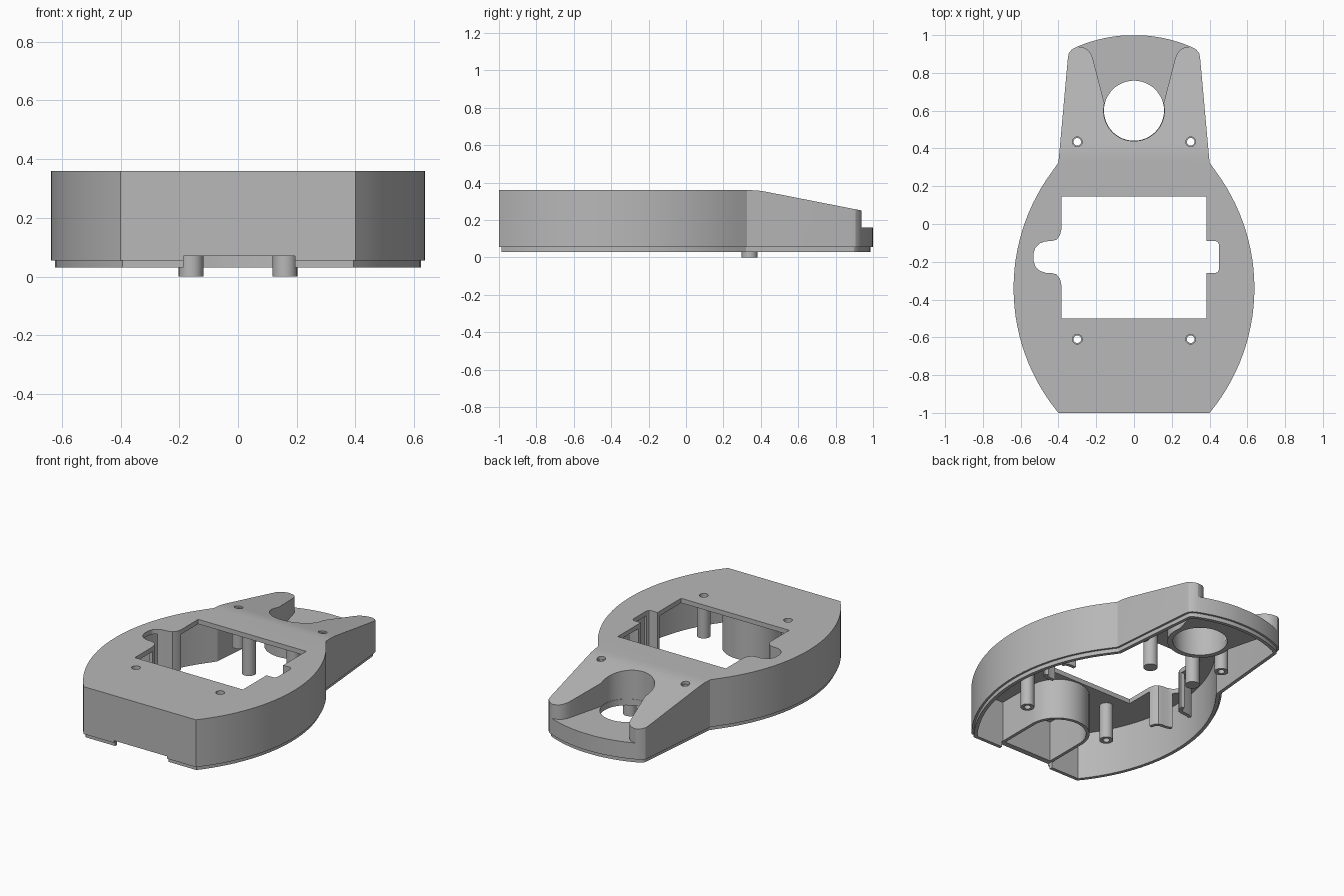
import bpy, bmesh, math
from mathutils import Vector

cube = bpy.data.objects.get("Cube")
if cube:
    bpy.data.objects.remove(cube)

grey = bpy.data.materials.new("plain_grey")
grey.use_nodes = True
COLOUR = (0.48, 0.48, 0.48, 1)
grey.diffuse_color = COLOUR
grey.node_tree.nodes["Principled BSDF"].inputs["Base Color"].default_value = COLOUR


def prism(name, pts, lo, hi, axis="z"):
    """Closed profile extruded along z, or a (y, z) profile extruded along x."""
    place = (lambda p, h: (p[0], p[1], h)) if axis == "z" else (lambda p, h: (h, p[0], p[1]))
    bm = bmesh.new()
    a = [bm.verts.new(place(p, lo)) for p in pts]
    b = [bm.verts.new(place(p, hi)) for p in pts]
    bm.faces.new(a[::-1])
    bm.faces.new(b)
    for i in range(len(pts)):
        j = (i + 1) % len(pts)
        bm.faces.new((a[i], a[j], b[j], b[i]))
    bmesh.ops.recalc_face_normals(bm, faces=bm.faces)
    mesh = bpy.data.meshes.new(name)
    bm.to_mesh(mesh)
    bm.free()
    mesh.materials.append(grey)
    ob = bpy.data.objects.new(name, mesh)
    bpy.context.collection.objects.link(ob)
    return ob


def boolean(ob, tool, operation="DIFFERENCE", keep=False):
    mod = ob.modifiers.new("cut", "BOOLEAN")
    mod.operation, mod.solver, mod.object = operation, "EXACT", tool
    bpy.context.view_layer.objects.active = ob
    bpy.ops.object.modifier_apply(modifier=mod.name)
    if not keep:
        bpy.data.objects.remove(tool)


def arc(cx, cy, r, a0, a1, n):
    return [(cx + r * math.cos(math.radians(a0 + (a1 - a0) * i / n)),
             cy + r * math.sin(math.radians(a0 + (a1 - a0) * i / n))) for i in range(n + 1)]


def circle(cx, cy, r, n=32):
    return arc(cx, cy, r, 0, 360, n)[:-1]


def offset(pts, d, closed=True):
    """Move a path to its right (outward when counter-clockwise) by d."""
    out, n = [], len(pts)
    for i in range(n):
        p = Vector(pts[i])
        q = Vector(pts[i - 1]) if closed or i else None
        r = Vector(pts[(i + 1) % n]) if closed or i < n - 1 else None
        e1 = (p - q).normalized() if q else (r - p).normalized()
        e2 = (r - p).normalized() if r else e1
        n1, n2 = Vector((e1.y, -e1.x)), Vector((e2.y, -e2.x))
        m = (n1 + n2) / (1 + n1.dot(n2))
        out.append(tuple(p + m * d))
    return out


def ribbon(name, path, d, lo, hi):
    return prism(name, path + offset(path, d, False)[::-1], lo, hi)


def mirrored(half):
    return half + [(-x, y) for x, y in reversed(half)]


# Outline: flat front, bulging sides, tapering neck with a curved end
side = arc(-0.40, -0.34, 1.0375, -39.5, 39.5, 28)
side[0], side[-1] = (0.4, -1), (0.4, 0.325)
neck = [(0.35, 0.88), (0.345, 0.905), (0.33, 0.923)]
tip = arc(0, 0.23, 0.77, 66.5, 92, 10)[:-1]
tip = [p for p in tip if p[0] > 0.01]
outline = mirrored(side + neck + tip)

# Side profile of the deck: level, then sloping down the neck
deck = [(-1.5, 0.36), (0.34, 0.36), (0.37, 0.359), (0.40, 0.356), (0.43, 0.351), (1.2, 0.2)]


def under_deck(name, drop):
    top = [(y, z - drop) for y, z in deck]
    return prism(name, [(1.2, -0.3), (-1.5, -0.3)] + top, -1, 1, "x")


shell = prism("shell", outline, 0.055, 0.5)
boolean(shell, under_deck("deck_limit", 0), "INTERSECT")
boolean(shell, prism("lip", offset(outline, -0.013), 0.03, 0.08), "UNION")

# Neck recess between the two horns
horn = [(0.157, 0.64), (0.215, 0.865), (0.224, 0.893), (0.24, 0.917),
        (0.26, 0.932), (0.285, 0.938), (0.32, 0.94), (0.32, 1.1)]
recess = mirrored(horn) + arc(0, 0.6, 0.161, 166, 374, 36)[1:-1]

# Hollow inside, leaving walls around the recess
cavity = prism("cavity", offset(outline, -0.035), -0.2, 0.5)
boolean(cavity, under_deck("ceiling_limit", 0.03), "INTERSECT")
boolean(cavity, prism("recess_walls", offset(recess, 0.03), 0.12, 0.6))
boolean(shell, cavity)
boolean(shell, prism("recess_cut", recess, 0.16, 0.7))
boolean(shell, prism("neck_hole", circle(0, 0.6, 0.159, 48), -0.3, 0.7))

# Window with a round lobe on one side and a square one on the other
lobe = [(-0.385, -0.03), (-0.392, -0.06), (-0.41, -0.083), (-0.435, -0.09), (-0.47, -0.092),
        (-0.5, -0.103), (-0.522, -0.125), (-0.532, -0.155)]
lobe += [(x, -0.35 - y) for x, y in reversed(lobe)]
notch = [(0.385, -0.26), (0.43, -0.26), (0.444, -0.255), (0.45, -0.24)]
notch += [(x, -0.35 - y) for x, y in reversed(notch)]
window = [(-0.385, -0.5), (0.385, -0.5)] + notch + [(0.385, 0.145), (-0.385, 0.145)] + lobe
boolean(shell, prism("window_cut", window, 0.2, 0.6))

# Cable notch in the front wall
boolean(shell, prism("front_notch", [(-0.185, -1.1), (0.195, -1.1), (0.195, -0.9), (-0.185, -0.9)],
                     -0.2, 0.07))

# Screw posts with through holes, counterbored on the deck
parts = [shell]
for x in (-0.3, 0.3):
    for y, row in ((-0.61, "front"), (0.435, "back")):
        post = prism(row + "_screw_post", circle(x, y, 0.04), 0.1, 0.33)
        bore = prism("bore", circle(x, y, 0.02, 24), -0.2, 0.7)
        boolean(shell, bore, keep=True)
        boolean(post, bore)
        boolean(shell, prism("counterbore", circle(x, y, 0.026, 24), 0.335, 0.7))
        parts.append(post)

# Locating pegs reaching below the rim
for x in (-0.16, 0.16):
    parts.append(prism("locating_peg", circle(x, 0.34, 0.042), 0, 0.34))

# U-shaped pocket wall behind the front notch
pocket = [(0.19, -0.98)] + arc(0, -0.70, 0.19, 0, 180, 28) + [(-0.19, -0.98)]
parts.append(ribbon("pocket_wall", pocket, -0.02, 0.07, 0.335))

# Short guide walls hanging from the lobes of the window
for path in (lobe[:6], lobe[-6:], notch[:4], notch[-4:]):
    parts.append(ribbon("guide_wall", path, 0.022, 0.1, 0.34))

# Smooth curves, sharp corners
bpy.ops.object.select_all(action="DESELECT")
for ob in parts:
    ob.select_set(True)
bpy.context.view_layer.objects.active = shell
bpy.ops.object.shade_smooth_by_angle(angle=math.radians(25))
